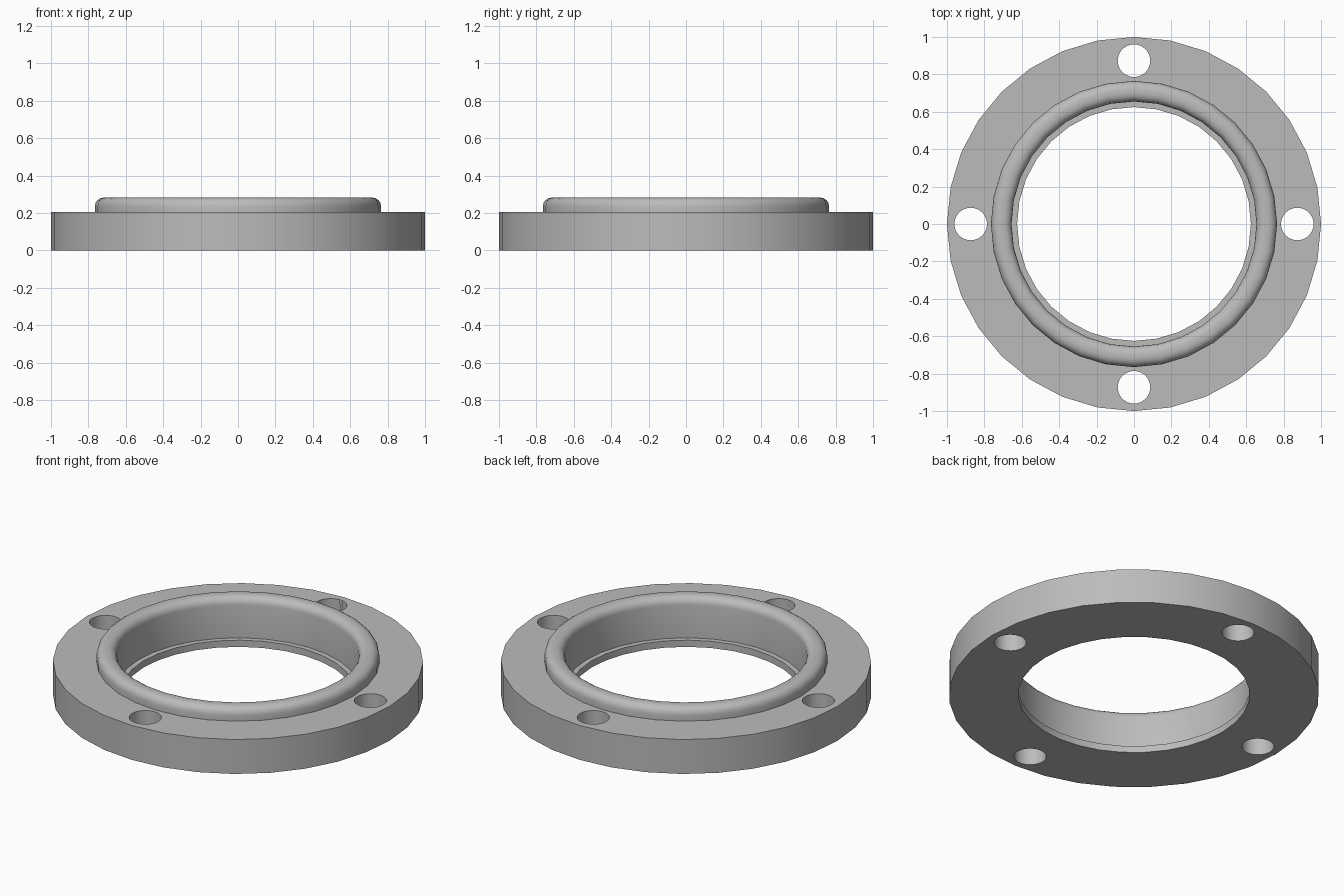
import bpy, bmesh, math

SEGMENTS = 32

# remove the default cube
cube = bpy.data.objects.get("Cube")
if cube:
    bpy.data.objects.remove(cube, do_unlink=True)

# single grey metal
metal = bpy.data.materials.new("grey_metal")
metal.use_nodes = True
grey = (0.5, 0.5, 0.5, 1)
metal.diffuse_color = grey
metal.node_tree.nodes["Principled BSDF"].inputs["Base Color"].default_value = grey


def lathe(name, profile):
    """Revolve a closed (radius, height) profile around the vertical axis."""
    bm = bmesh.new()
    rings = []
    for i in range(SEGMENTS):
        a = math.tau * i / SEGMENTS
        rings.append([bm.verts.new((r * math.cos(a), r * math.sin(a), z)) for r, z in profile])
    n = len(profile)
    for i in range(SEGMENTS):
        p, q = rings[i], rings[(i + 1) % SEGMENTS]
        for j in range(n):
            k = (j + 1) % n
            bm.faces.new((p[j], q[j], q[k], p[k]))
    bmesh.ops.recalc_face_normals(bm, faces=bm.faces)
    mesh = bpy.data.meshes.new(name)
    bm.to_mesh(mesh)
    bm.free()
    obj = bpy.data.objects.new(name, mesh)
    bpy.context.collection.objects.link(obj)
    mesh.materials.append(metal)
    return obj


def corner(cx, cz, radius, start, end, steps=4):
    """Points of a rounded profile corner, angles in degrees."""
    angles = [math.radians(start + (end - start) * i / steps) for i in range(steps + 1)]
    return [(cx + radius * math.cos(a), cz + radius * math.sin(a)) for a in angles]


# flange plate with raised rounded collar and a small inner lip
profile = [(0.625, 0), (1, 0), (1, 0.205), (0.765, 0.205)]
profile += corner(0.72, 0.237, 0.045, 0, 90)
profile += corner(0.70, 0.237, 0.045, 90, 180)
profile += [(0.655, 0.04), (0.625, 0.04)]
flange = lathe("flange", profile)

# four bolt holes
for i in range(4):
    a = i * math.pi / 2
    bpy.ops.mesh.primitive_cylinder_add(
        vertices=32, radius=0.087, depth=1,
        location=(0.873 * math.cos(a), 0.873 * math.sin(a), 0.1))
    cutter = bpy.context.object
    cutter.name = f"bolt_hole_cutter_{i + 1}"
    cutter.data.materials.append(metal)
    bpy.context.view_layer.objects.active = flange
    cut = flange.modifiers.new("bolt_hole", "BOOLEAN")
    cut.operation = "DIFFERENCE"
    cut.solver = "EXACT"
    cut.object = cutter
    bpy.ops.object.modifier_apply(modifier=cut.name)
    bpy.data.objects.remove(cutter, do_unlink=True)

# smooth curved walls, crisp rims
bpy.ops.object.select_all(action="DESELECT")
flange.select_set(True)
bpy.context.view_layer.objects.active = flange
bpy.ops.object.shade_smooth_by_angle(angle=math.radians(30))
